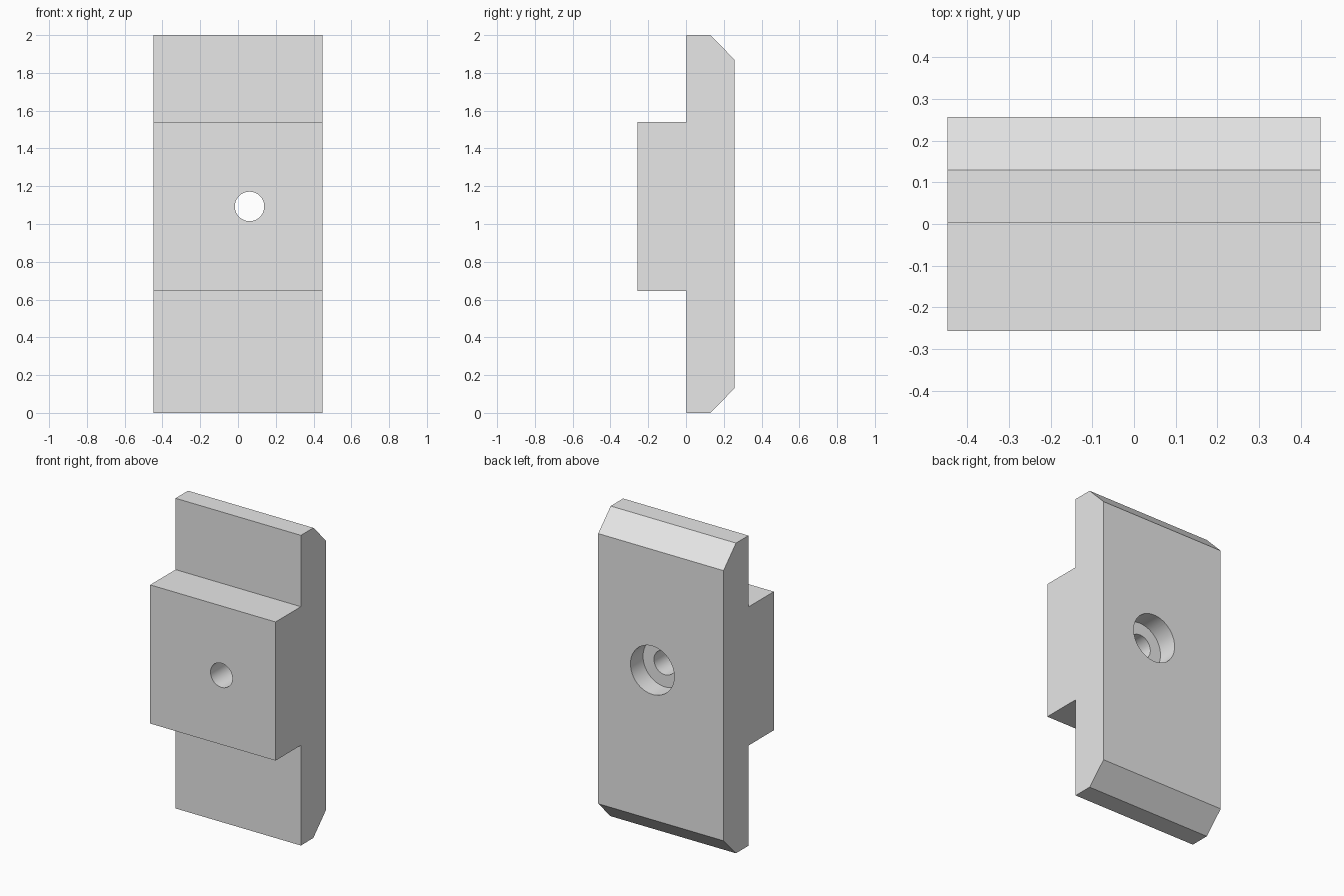
import bpy, bmesh, math

old = bpy.data.objects.get("Cube")
if old:
    bpy.data.objects.remove(old, do_unlink=True)

HALF_W = 0.447
BACK = 0.256
HOLE_X, HOLE_Z = 0.061, 1.093

grey = bpy.data.materials.new("light_grey")
grey.use_nodes = True
grey.diffuse_color = (0.8, 0.8, 0.8, 1)
grey.node_tree.nodes["Principled BSDF"].inputs["Base Color"].default_value = (0.8, 0.8, 0.8, 1)


def extruded(name, profile):
    """Extrude a side profile of (y, z) points across the full width."""
    bm = bmesh.new()
    face = bm.faces.new([bm.verts.new((-HALF_W, y, z)) for y, z in profile])
    out = bmesh.ops.extrude_face_region(bm, geom=[face])
    moved = [v for v in out["geom"] if isinstance(v, bmesh.types.BMVert)]
    bmesh.ops.translate(bm, verts=moved, vec=(2 * HALF_W, 0, 0))
    bmesh.ops.recalc_face_normals(bm, faces=bm.faces)
    mesh = bpy.data.meshes.new(name)
    bm.to_mesh(mesh)
    bm.free()
    obj = bpy.data.objects.new(name, mesh)
    bpy.context.collection.objects.link(obj)
    mesh.materials.append(grey)
    return obj


def drill(target, name, radius, y0, y1):
    """Cut a round hole along y, then discard the cutter."""
    bpy.ops.mesh.primitive_cylinder_add(
        vertices=64, radius=radius, depth=y1 - y0,
        location=(HOLE_X, (y0 + y1) / 2, HOLE_Z), rotation=(math.pi / 2, 0, 0))
    cutter = bpy.context.object
    cutter.name = name
    cutter.hide_render = True
    cutter.data.materials.append(grey)
    mod = target.modifiers.new(name, "BOOLEAN")
    mod.operation = "DIFFERENCE"
    mod.solver = "EXACT"
    mod.object = cutter
    bpy.context.view_layer.objects.active = target
    bpy.ops.object.modifier_apply(modifier=mod.name)
    bpy.data.objects.remove(cutter, do_unlink=True)


# Stepped body: chamfered back plate with a raised square block on the front
body = extruded("t_slot_block", [
    (0.002, 0), (0.129, 0), (BACK, 0.129), (BACK, 1.871), (0.129, 2), (0.002, 2),
    (0.002, 1.54), (-BACK, 1.54), (-BACK, 0.646), (0.002, 0.646)])

# Through hole with a wider counterbore on the back
drill(body, "through_hole", 0.078, -0.5, 0.5)
drill(body, "counterbore", 0.156, BACK - 0.128, 0.5)

# Round hole walls, crisp edges elsewhere
bpy.ops.object.select_all(action="DESELECT")
body.select_set(True)
bpy.context.view_layer.objects.active = body
bpy.ops.object.shade_smooth_by_angle(angle=math.radians(30))
